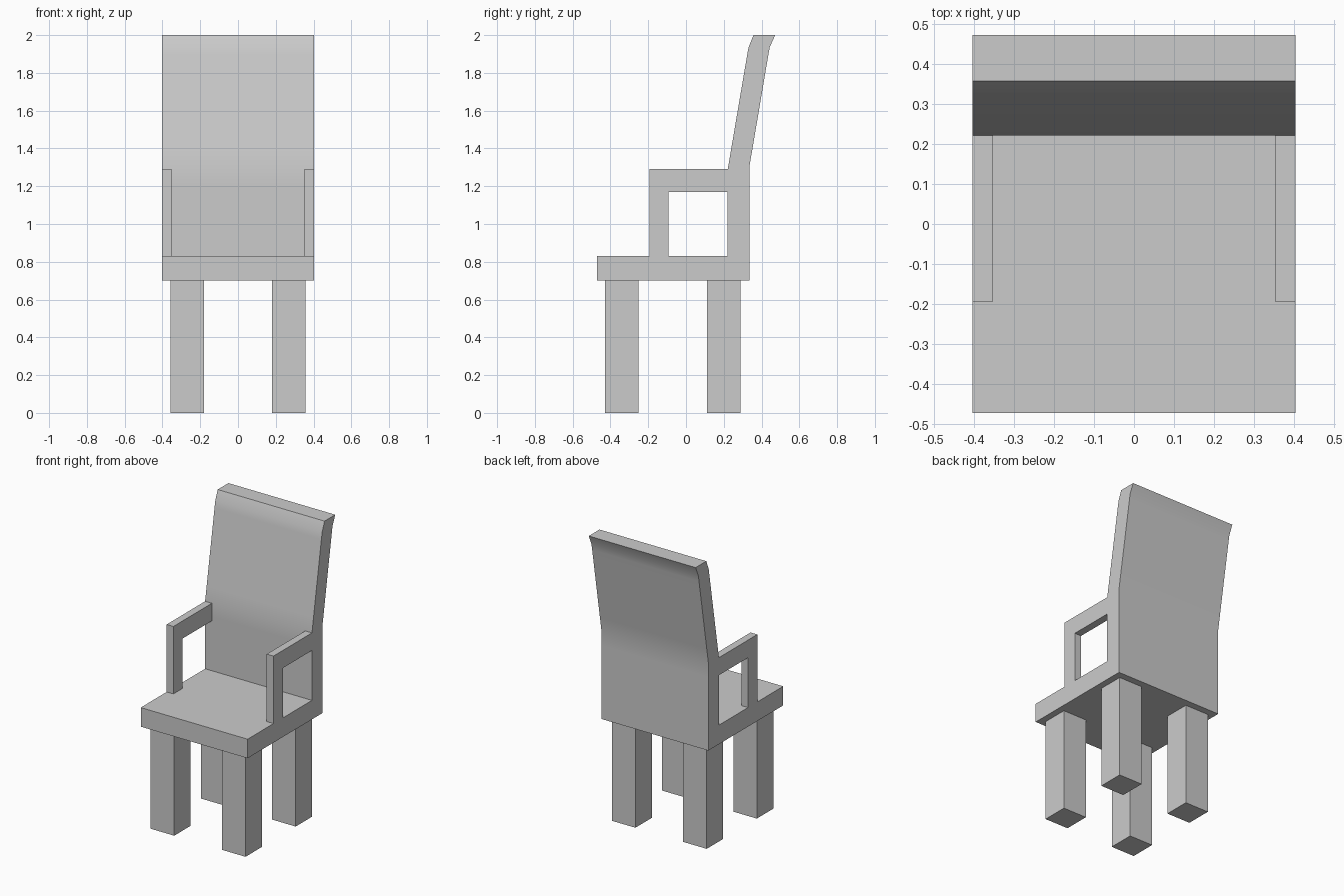
import bpy, bmesh, math

cube = bpy.data.objects.get("Cube")
if cube:
    bpy.data.objects.remove(cube, do_unlink=True)

grey = bpy.data.materials.new("plain grey")
grey.use_nodes = True
colour = (0.6, 0.6, 0.6, 1)
grey.diffuse_color = colour
grey.node_tree.nodes["Principled BSDF"].inputs["Base Color"].default_value = colour


def extrude_profile(name, profile, x0, x1, smooth=False):
    """Sweep a side profile of (y, z) points from x0 to x1."""
    bm = bmesh.new()
    face = bm.faces.new([bm.verts.new((x0, y, z)) for y, z in profile])
    swept = bmesh.ops.extrude_face_region(bm, geom=[face])
    moved = [v for v in swept["geom"] if isinstance(v, bmesh.types.BMVert)]
    bmesh.ops.translate(bm, vec=(x1 - x0, 0, 0), verts=moved)
    bmesh.ops.recalc_face_normals(bm, faces=bm.faces)
    mesh = bpy.data.meshes.new(name)
    bm.to_mesh(mesh)
    bm.free()
    mesh.materials.append(grey)
    obj = bpy.data.objects.new(name, mesh)
    bpy.context.collection.objects.link(obj)
    if smooth:
        bpy.ops.object.select_all(action="DESELECT")
        obj.select_set(True)
        bpy.context.view_layer.objects.active = obj
        bpy.ops.object.shade_smooth_by_angle(angle=math.radians(30))
    return obj


def rectangle(y0, y1, z0, z1):
    return [(y0, z0), (y1, z0), (y1, z1), (y0, z1)]


W = 0.403          # half width
SEAT_TOP = 0.83
ARM_TOP = 1.29

# Seat slab running into the tilted backrest, with softly shaded bends
rear = [(0.335, 0.70), (0.335, 1.20), (0.335, 1.30), (0.352, 1.40),
        (0.435, 1.89), (0.443, 1.935), (0.472, 2.0)]
front = [(0.357, 2.0), (0.331, 1.935), (0.323, 1.89), (0.238, 1.39),
         (0.221, 1.29), (0.221, 1.20), (0.221, SEAT_TOP)]
extrude_profile("seat_and_backrest",
                rear + front + [(-0.472, SEAT_TOP), (-0.472, 0.70)],
                -W, W, smooth=True)

# Armrests: upright post with a rail back to the backrest
arm = [(-0.193, SEAT_TOP), (-0.093, SEAT_TOP), (-0.093, 1.17),
       (0.221, 1.17), (0.221, ARM_TOP), (-0.193, ARM_TOP)]
for side, s in (("left", 1), ("right", -1)):
    extrude_profile(side + "_armrest", arm, s * 0.352, s * W)
    # Square legs
    for end, y in (("front", -0.43), ("back", 0.11)):
        extrude_profile(f"{end}_{side}_leg", rectangle(y, y + 0.178, 0, 0.70),
                        s * 0.18, s * 0.358)
